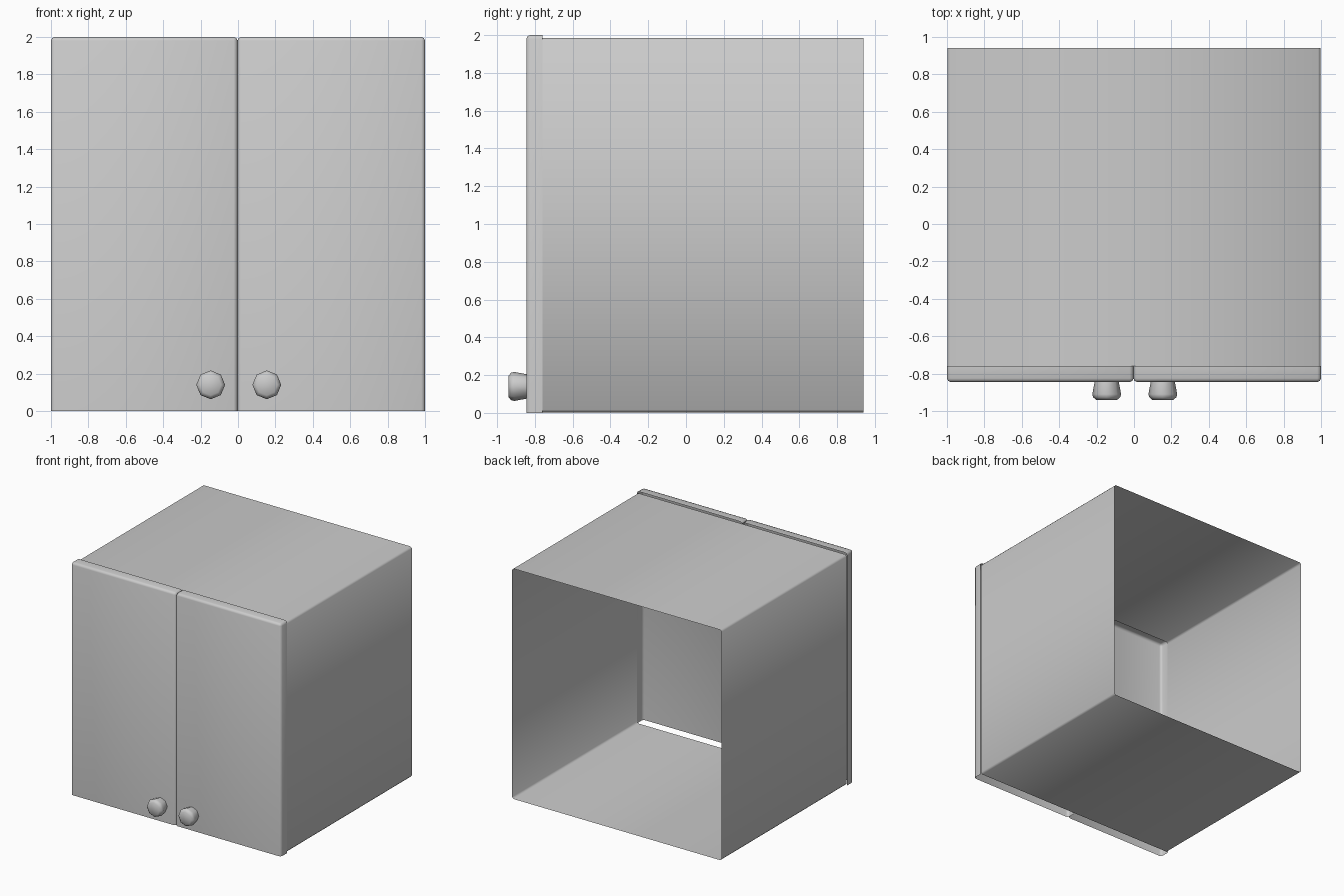
import bpy, bmesh, math

if "Cube" in bpy.data.objects:
    bpy.data.objects.remove(bpy.data.objects["Cube"])


def finish(bm, name):
    bmesh.ops.recalc_face_normals(bm, faces=bm.faces)
    for f in bm.faces:
        f.smooth = True
    mesh = bpy.data.meshes.new(name)
    bm.to_mesh(mesh)
    bm.free()
    ob = bpy.data.objects.new(name, mesh)
    bpy.context.collection.objects.link(ob)
    return ob


def open_shell(name, lo, hi, open_sides, bevel, segments):
    """Thin box with the sides facing open_sides removed and folds bevelled."""
    bm = bmesh.new()
    bmesh.ops.create_cube(bm, size=1)
    for v in bm.verts:
        v.co = [lo[i] + (v.co[i] + 0.5) * (hi[i] - lo[i]) for i in range(3)]
    bm.normal_update()
    gone = [f for f in bm.faces
            if any(f.normal[axis] * sign > 0.9 for axis, sign in open_sides)]
    bmesh.ops.delete(bm, geom=gone, context='FACES')
    folds = [e for e in bm.edges if len(e.link_faces) == 2]
    bmesh.ops.bevel(bm, geom=folds, offset=bevel, segments=segments,
                    profile=0.5, affect='EDGES')
    # an open shell: orient by distance from its centre
    ob = finish(bm, name)
    return ob


def knob(name, x, z):
    """Eight-sided flared knob, revolved around the y axis."""
    profile = [(-0.83, 0.062), (-0.91, 0.077), (-0.927, 0.072), (-0.94, 0.056)]
    sides = 8
    bm = bmesh.new()
    rings = []
    for y, r in profile:
        rings.append([bm.verts.new((x + r * math.cos(math.tau * i / sides), y,
                                    z + r * math.sin(math.tau * i / sides)))
                      for i in range(sides)])
    for a, b in zip(rings, rings[1:]):
        for i in range(sides):
            j = (i + 1) % sides
            bm.faces.new((a[i], a[j], b[j], b[i]))
    bm.faces.new(rings[-1])
    return finish(bm, name)


# Cabinet body: four thin walls, open at front and back
open_shell("cabinet_body", (-0.998, -0.76, 0.003), (0.998, 0.94, 1.985),
           [(1, 1), (1, -1)], 0.014, 1)

# Doors: shallow shells, open at back and bottom
for side, x0, x1 in (("left", -1.0, -0.003), ("right", -0.003, 1.0)):
    open_shell(side + "_door", (x0, -0.845, 0), (x1, -0.76, 2.0),
               [(1, 1), (2, -1)], 0.02, 2)

# Knobs near the lower inner corners
knob("left_knob", -0.146, 0.14)
knob("right_knob", 0.154, 0.14)
